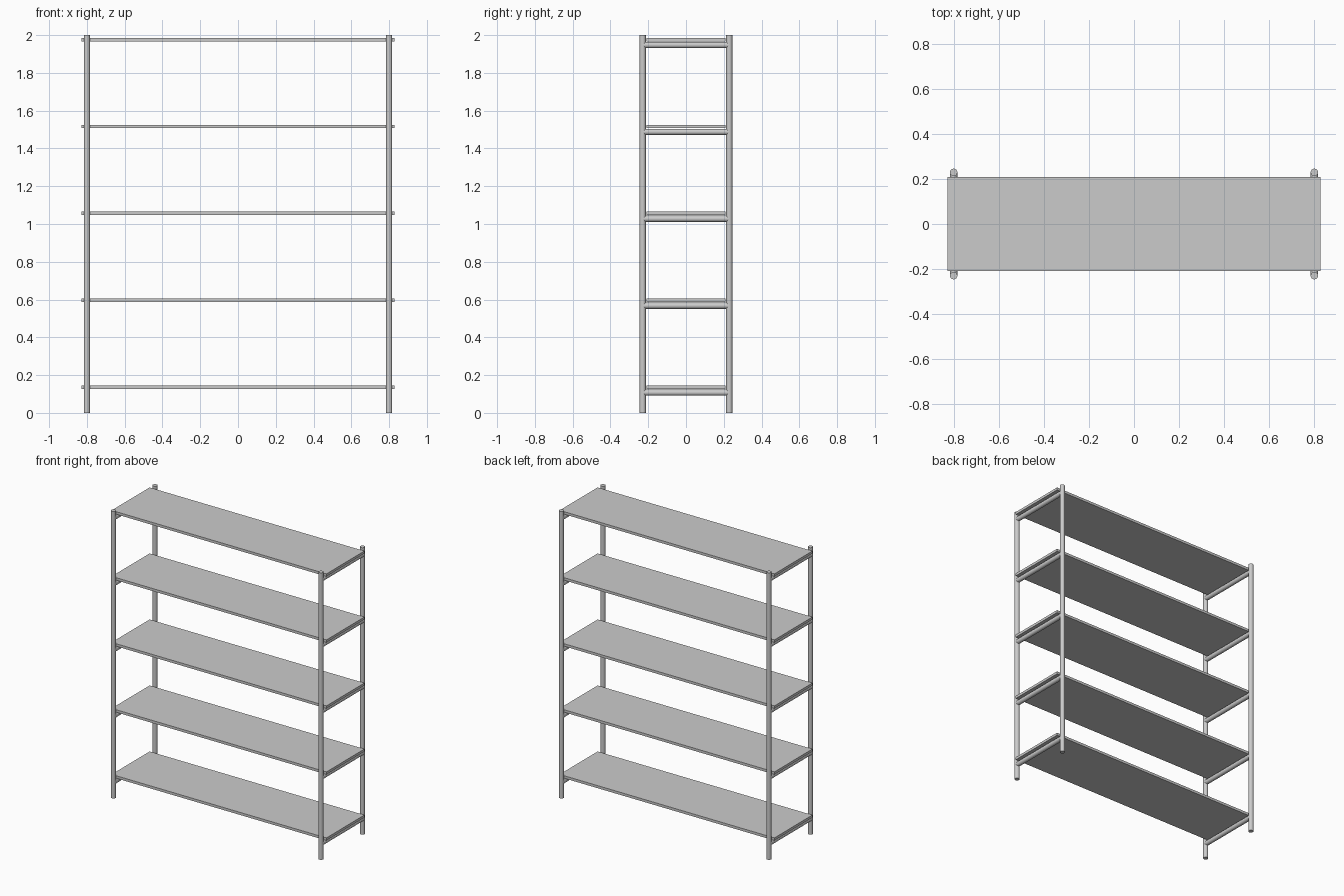
import bpy
from mathutils import Vector

if "Cube" in bpy.data.objects:
    bpy.data.objects.remove(bpy.data.objects["Cube"])

POST_X, POST_Y, RADIUS = 0.80, 0.229, 0.0165


def tube(name, start, end, radius, sides=24):
    a, b = Vector(start), Vector(end)
    bpy.ops.mesh.primitive_cylinder_add(vertices=sides, radius=radius,
                                        depth=(b - a).length, location=(a + b) / 2)
    ob = bpy.context.object
    ob.name = name
    ob.rotation_euler = (b - a).to_track_quat('Z', 'Y').to_euler()
    bpy.ops.object.shade_smooth_by_angle()
    return ob


def box(name, size, loc):
    bpy.ops.mesh.primitive_cube_add(size=1, location=loc)
    ob = bpy.context.object
    ob.name = name
    ob.scale = size
    bpy.ops.object.transform_apply(location=False, rotation=False, scale=True)
    return ob


# Four round upright posts
for sx in (-1, 1):
    for sy in (-1, 1):
        x, y = sx * POST_X, sy * POST_Y
        tube("upright_post", (x, y, 0), (x, y, 2), RADIUS)

# Five shelves, each resting on a round cross rail at either end
for i in range(5):
    top = 0.145 + 0.46 * i
    box("shelf_board", (1.656, 0.418, 0.018), (0, 0, top - 0.009))
    for sx in (-1, 1):
        x, z = sx * POST_X, top - 0.018 - 0.0195
        rail = tube("cross_rail", (x, -POST_Y, z), (x, POST_Y, z), RADIUS)
        rail.location.z = top - 0.018 - RADIUS - 0.003
